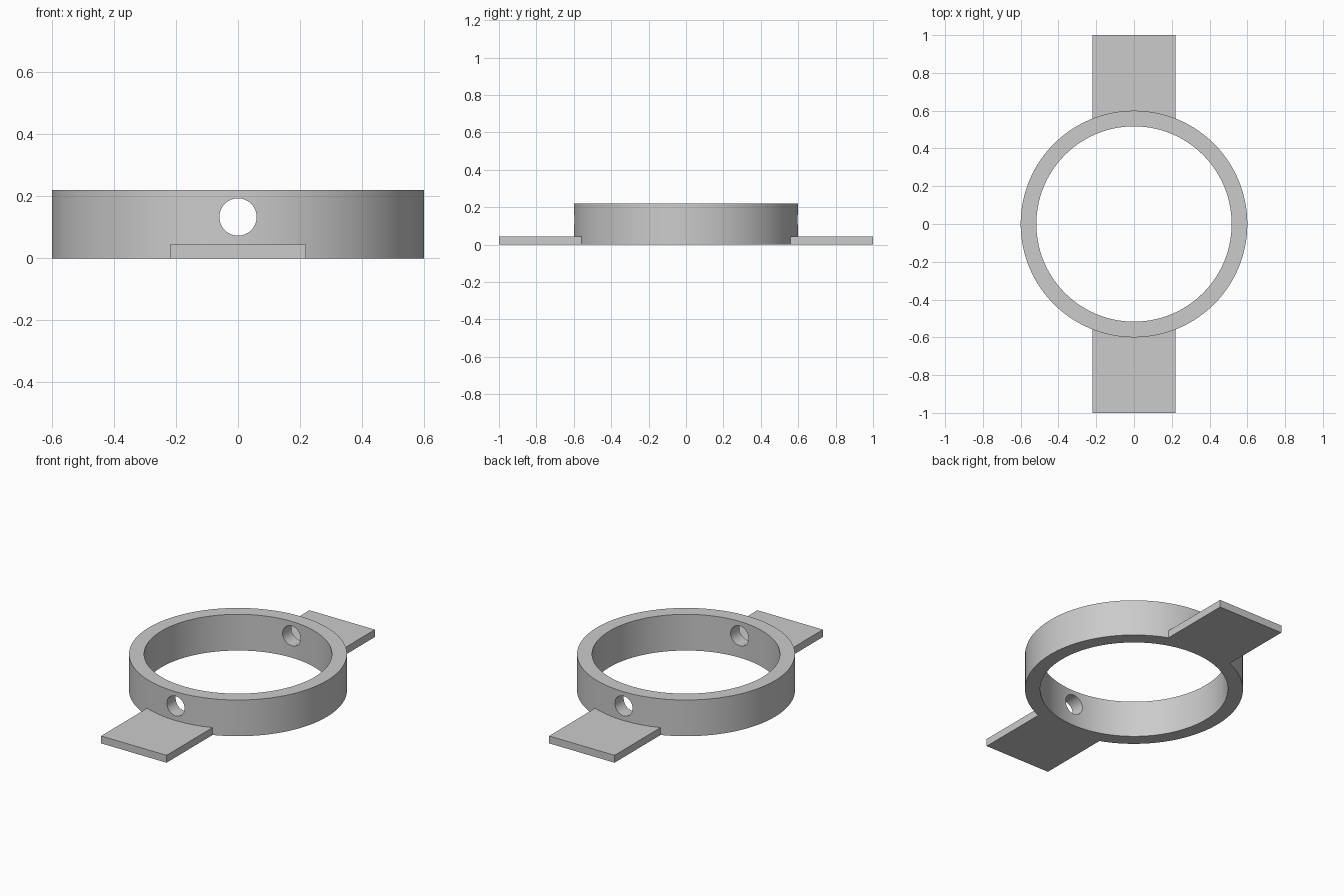
import bpy
import math

old = bpy.data.objects.get("Cube")
if old:
    bpy.data.objects.remove(old, do_unlink=True)

RADIUS, BORE, HEIGHT = 0.6, 0.517, 0.22
TAB_WIDTH, TAB_THICK = 0.44, 0.045
HOLE_RADIUS, HOLE_Z = 0.06, 0.133

grey = bpy.data.materials.new("plain grey")
grey.use_nodes = True
colour = (0.6, 0.6, 0.6, 1)
grey.diffuse_color = colour
grey.node_tree.nodes["Principled BSDF"].inputs["Base Color"].default_value = colour


def cylinder(name, radius, depth, z, sides, tilt=0):
    bpy.ops.mesh.primitive_cylinder_add(vertices=sides, radius=radius, depth=depth,
                                        location=(0, 0, z), rotation=(tilt, 0, 0))
    ob = bpy.context.object
    ob.name = name
    ob.data.materials.append(grey)
    return ob


def combine(target, tool, operation):
    mod = target.modifiers.new(operation.title(), "BOOLEAN")
    mod.operation = operation
    mod.solver = "EXACT"
    mod.object = tool
    bpy.context.view_layer.objects.active = target
    bpy.ops.object.modifier_apply(modifier=mod.name)
    bpy.data.objects.remove(tool, do_unlink=True)


# Solid disc that becomes the ring
ring = cylinder("ring_with_tabs", RADIUS, HEIGHT, HEIGHT / 2, 128)

# Flat strip whose ends are the front and back tabs
bpy.ops.mesh.primitive_cube_add(size=1, location=(0, 0, TAB_THICK / 2))
strip = bpy.context.object
strip.name = "tab_strip"
strip.scale = (TAB_WIDTH, 2, TAB_THICK)
strip.data.materials.append(grey)
bpy.context.view_layer.update()
combine(ring, strip, "UNION")

# Central bore, then the round holes through the front and back walls
combine(ring, cylinder("bore", BORE, 1, 0, 128), "DIFFERENCE")
combine(ring, cylinder("wall_holes", HOLE_RADIUS, 3, HOLE_Z, 48, math.pi / 2), "DIFFERENCE")

# Smooth curved walls with crisp edges
bpy.ops.object.select_all(action="DESELECT")
ring.select_set(True)
bpy.context.view_layer.objects.active = ring
bpy.ops.object.shade_smooth_by_angle(angle=math.radians(30))
